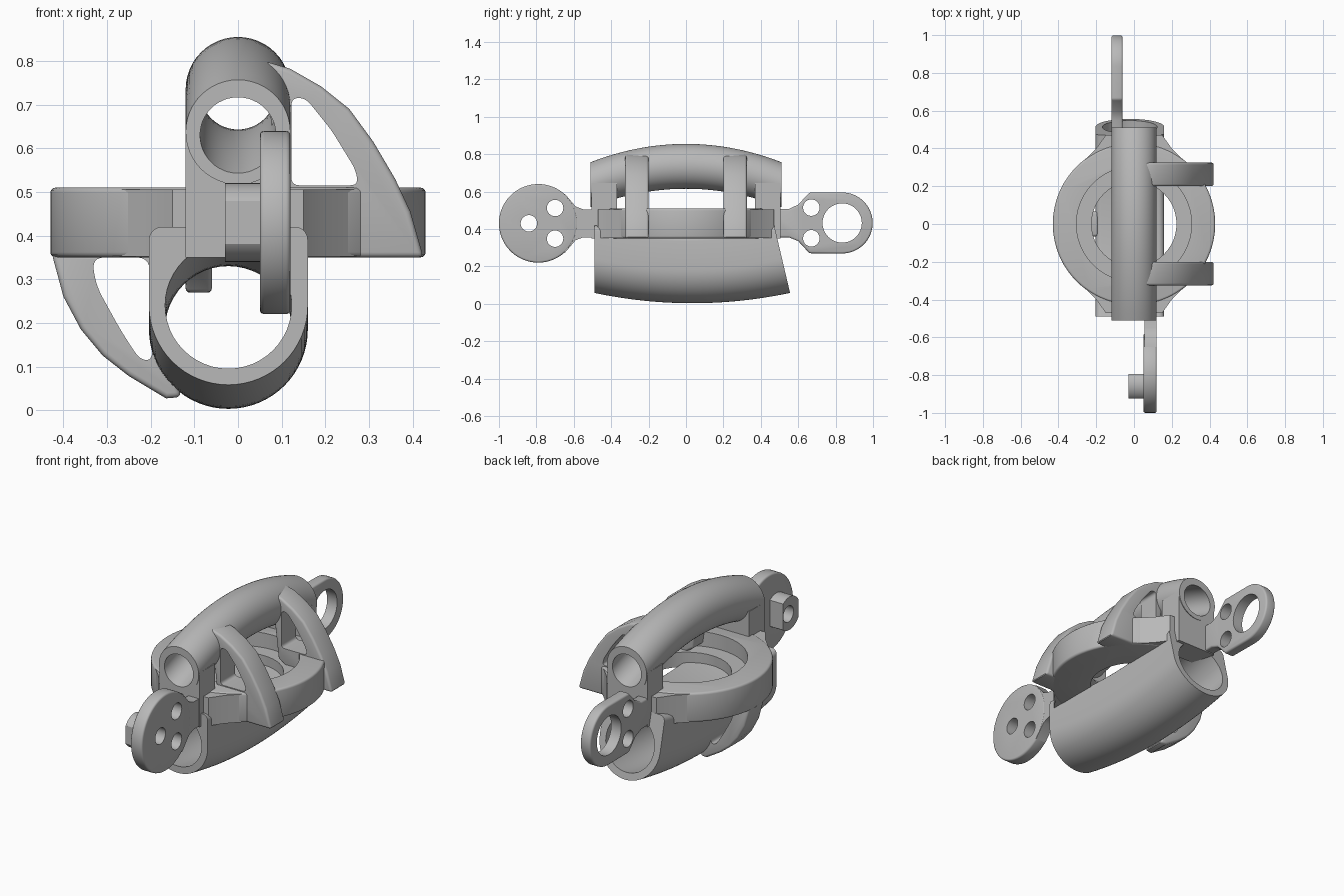
import bpy, bmesh
from math import sin, cos, pi, radians
from mathutils import Vector

if "Cube" in bpy.data.objects:
    bpy.data.objects.remove(bpy.data.objects["Cube"], do_unlink=True)

grey = bpy.data.materials.new("warm_grey")
grey.use_nodes = True
grey.diffuse_color = (0.48, 0.48, 0.48, 1)
grey.node_tree.nodes["Principled BSDF"].inputs["Base Color"].default_value = (0.48, 0.48, 0.48, 1)


def loft(name, rings):
    """Closed solid through a list of matching rings of points."""
    bm = bmesh.new()
    loops = [[bm.verts.new(p) for p in r] for r in rings]
    n = len(loops[0])
    for a, b in zip(loops, loops[1:]):
        for i in range(n):
            j = (i + 1) % n
            bm.faces.new((a[i], a[j], b[j], b[i]))
    bm.faces.new(loops[0][::-1])
    bm.faces.new(loops[-1])
    bmesh.ops.recalc_face_normals(bm, faces=bm.faces)
    mesh = bpy.data.meshes.new(name)
    bm.to_mesh(mesh)
    bm.free()
    mesh.materials.append(grey)
    ob = bpy.data.objects.new(name, mesh)
    bpy.context.collection.objects.link(ob)
    return ob


def prism(name, pts, axis, lo, hi):
    """Outline extruded along x (y,z), y (x,z) or z (x,y)."""
    place = {"x": lambda u, v, w: (w, u, v),
             "y": lambda u, v, w: (u, w, v),
             "z": lambda u, v, w: (u, v, w)}[axis]
    return loft(name, [[place(u, v, w) for u, v in pts] for w in (lo, hi)])


def circle(cx, cy, r, a0=0, a1=360, n=48):
    full = a1 - a0 == 360
    steps = n if full else n + 1
    angs = [radians(a0 + (a1 - a0) * i / n) for i in range(steps)]
    return [(cx + r * cos(a), cy + r * sin(a)) for a in angs]


def smooth_outline(pts, n=5, r=0.03):
    """Round each corner of an outline with a small curve."""
    out = []
    for i, p in enumerate(pts):
        a, b, c = Vector(pts[i - 1]), Vector(p), Vector(pts[(i + 1) % len(pts)])
        s = b + (a - b).normalized() * min(r, (a - b).length * 0.45)
        e = b + (c - b).normalized() * min(r, (c - b).length * 0.45)
        for k in range(n + 1):
            t = k / n
            out.append(tuple(s * (1 - t) ** 2 + b * 2 * t * (1 - t) + e * t * t))
    return out


def rect(u0, v0, u1, v1):
    return [(u0, v0), (u1, v0), (u1, v1), (u0, v1)]


def bake(ob):
    dg = bpy.context.evaluated_depsgraph_get()
    mesh = bpy.data.meshes.new_from_object(ob.evaluated_get(dg))
    ob.modifiers.clear()
    ob.data = mesh


def soften(ob, width=0.012):
    m = ob.modifiers.new("soften", "BEVEL")
    m.width, m.segments, m.limit_method = width, 3, "ANGLE"
    m.angle_limit = radians(40)
    bake(ob)
    return ob


def combine(ob, others, op="DIFFERENCE", keep=False):
    for other in others:
        m = ob.modifiers.new("combine", "BOOLEAN")
        m.operation, m.object, m.solver = op, other, "EXACT"
        bake(ob)
        if not keep:
            bpy.data.objects.remove(other, do_unlink=True)
    return ob


def arched(name, profile, sag, y0, y1, t0=0.0, t1=1.0, steps=24):
    """Sweep an (x,z) profile along y; y1 gives the far end for each height."""
    rings = []
    for i in range(steps + 1):
        t = t0 + (t1 - t0) * i / steps
        lift = sag * (1 - (2 * t - 1) ** 2)
        rings.append([(x, y0 + (y1(z) - y0) * t, z + lift) for x, z in profile])
    return loft(name, rings)


# Arched upper tube on two end posts
flat_end = lambda z: 0.51
upper = arched("upper_tube", circle(0, 0.637, 0.12), 0.098, -0.51, flat_end)
for s in (-1, 1):
    post = prism("post", rect(-0.12, min(s * 0.37, s * 0.505), 0.12, max(s * 0.37, s * 0.505)),
                 "z", 0.35, 0.645)
    combine(upper, [post], "UNION")
combine(upper, [arched("upper_bore", circle(0, 0.63, 0.087), 0.1, -0.51, flat_end, -0.03, 1.03)])

# Sagging lower tube, square shouldered at the top, with a raked rear end
rake = lambda z: 0.57 - 0.235 * z
bowl = circle(-0.022, 0.24, 0.182, 180, 360, 32)
shoulders = circle(0.13, 0.39, 0.03, 0, 90, 5) + circle(-0.174, 0.39, 0.03, 90, 180, 5)
lower = arched("lower_tube", bowl + shoulders, -0.055, -0.49, rake)
lower_bore = arched("lower_bore", circle(-0.022, 0.24, 0.145), -0.055, -0.49, rake, -0.05, 1.05)
combine(lower, [lower_bore], keep=True)

# Flat ring with an inner ledge, flared into the tube ends
ring = soften(prism("ring", circle(0, 0, 0.43, n=72), "z", 0.35, 0.51))
combine(ring, [prism("ring_recess", circle(0, 0, 0.305), "z", 0.43, 0.6),
               prism("ring_hole", circle(0, 0, 0.225), "z", 0.3, 0.6)])
combine(ring, [lower_bore], keep=True)
for s, label in ((-1, "front"), (1, "rear")):
    outline = [(-0.3, 0.3), (-0.2, 0.4), (-0.15, 0.47), (0.15, 0.47), (0.2, 0.4), (0.3, 0.3)]
    flare = prism(label + "_flare", [(x, s * y) for x, y in outline], "z", 0.352, 0.505)
    combine(flare, [prism("flare_hole", circle(0, 0, 0.305), "z", 0.3, 0.6)])
    combine(flare, [lower_bore], keep=True)
bpy.data.objects.remove(lower_bore, do_unlink=True)

# Pair of curved ribs from the upper tube to the ring
rib_outline = [(0.06, 0.80), (0.12, 0.782), (0.19, 0.742), (0.255, 0.69), (0.31, 0.615),
               (0.36, 0.53), (0.395, 0.455), (0.425, 0.35), (0.25, 0.35), (0.1, 0.45)]
rib_window = [(0.122, 0.515), (0.275, 0.515), (0.27, 0.55), (0.215, 0.64), (0.155, 0.715), (0.122, 0.715)]
for s, label in ((-1, "front"), (1, "rear")):
    y0, y1 = sorted((s * 0.2, s * 0.325))
    rib = soften(prism(label + "_rib", rib_outline, "y", y0, y1))
    combine(rib, [prism("window", smooth_outline(rib_window, r=0.02), "y", y0 - 0.1, y1 + 0.1)])

# Single rib from the ring down to the lower tube
low_outline = [(-0.427, 0.36), (-0.4, 0.26), (-0.36, 0.185), (-0.31, 0.125), (-0.25, 0.078),
               (-0.165, 0.027), (-0.13, 0.03), (-0.15, 0.1), (-0.19, 0.2), (-0.19, 0.36)]
low_window = [(-0.335, 0.35), (-0.325, 0.285), (-0.27, 0.185), (-0.225, 0.115), (-0.195, 0.115), (-0.203, 0.35)]
low_rib = soften(prism("lower_rib", low_outline, "y", -0.065, 0.065))
combine(low_rib, [prism("window", smooth_outline(low_window), "y", -0.2, 0.2)])

# Front arm: round plate on a neck, with a flat-sided hub
front_arm = prism("front_arm", circle(-0.79, 0.43, 0.21, -140, 140, 60)[::-1]
                  + circle(-0.79, 0.43, 0.21, -220, -140, 24)[::-1], "x", 0.05, 0.12)
neck = [(-0.45, 0.355), (-0.55, 0.355), (-0.59, 0.34), (-0.65, 0.27),
        (-0.65, 0.59), (-0.59, 0.52), (-0.55, 0.505), (-0.45, 0.505)]
bmesh_clean = bmesh.new()
bmesh_clean.from_mesh(front_arm.data)
bmesh.ops.remove_doubles(bmesh_clean, verts=bmesh_clean.verts, dist=0.0005)
bmesh_clean.to_mesh(front_arm.data)
bmesh_clean.free()
soften(front_arm, 0.01)
combine(front_arm, [prism("neck", neck, "x", 0.055, 0.118)], "UNION")
hub = prism("hub", circle(-0.85, 0.43, 0.09), "x", -0.03, 0.06)
combine(hub, [prism("hub_flats", rect(-0.925, 0.3, -0.795, 0.6), "x", -0.1, 0.1)], "INTERSECT")
combine(front_arm, [hub], "UNION")
combine(front_arm, [prism("hole", circle(y, z, 0.044, n=32), "x", -0.1, 0.2)
                    for y, z in ((-0.84, 0.43), (-0.7, 0.512), (-0.7, 0.348))])

# Rear arm: rounded eye plate
eye = [(0.45, 0.355), (0.55, 0.355), (0.6, 0.335), (0.66, 0.27)] + circle(0.835, 0.432, 0.163, -90, 90, 32) \
    + [(0.66, 0.595), (0.6, 0.53), (0.55, 0.507), (0.45, 0.507)]
rear_arm = soften(prism("rear_arm", eye, "x", -0.12, -0.06), 0.01)
combine(rear_arm, [prism("hole", circle(y, z, r), "x", -0.3, 0.1)
                   for y, z, r in ((0.835, 0.432, 0.105), (0.67, 0.514, 0.044), (0.67, 0.35, 0.044))])

# Smooth shading with sharp edges kept
bpy.ops.object.select_all(action="DESELECT")
for ob in bpy.context.collection.objects:
    if ob.type == "MESH":
        ob.select_set(True)
        bpy.context.view_layer.objects.active = ob
bpy.ops.object.shade_smooth_by_angle(angle=radians(32))
